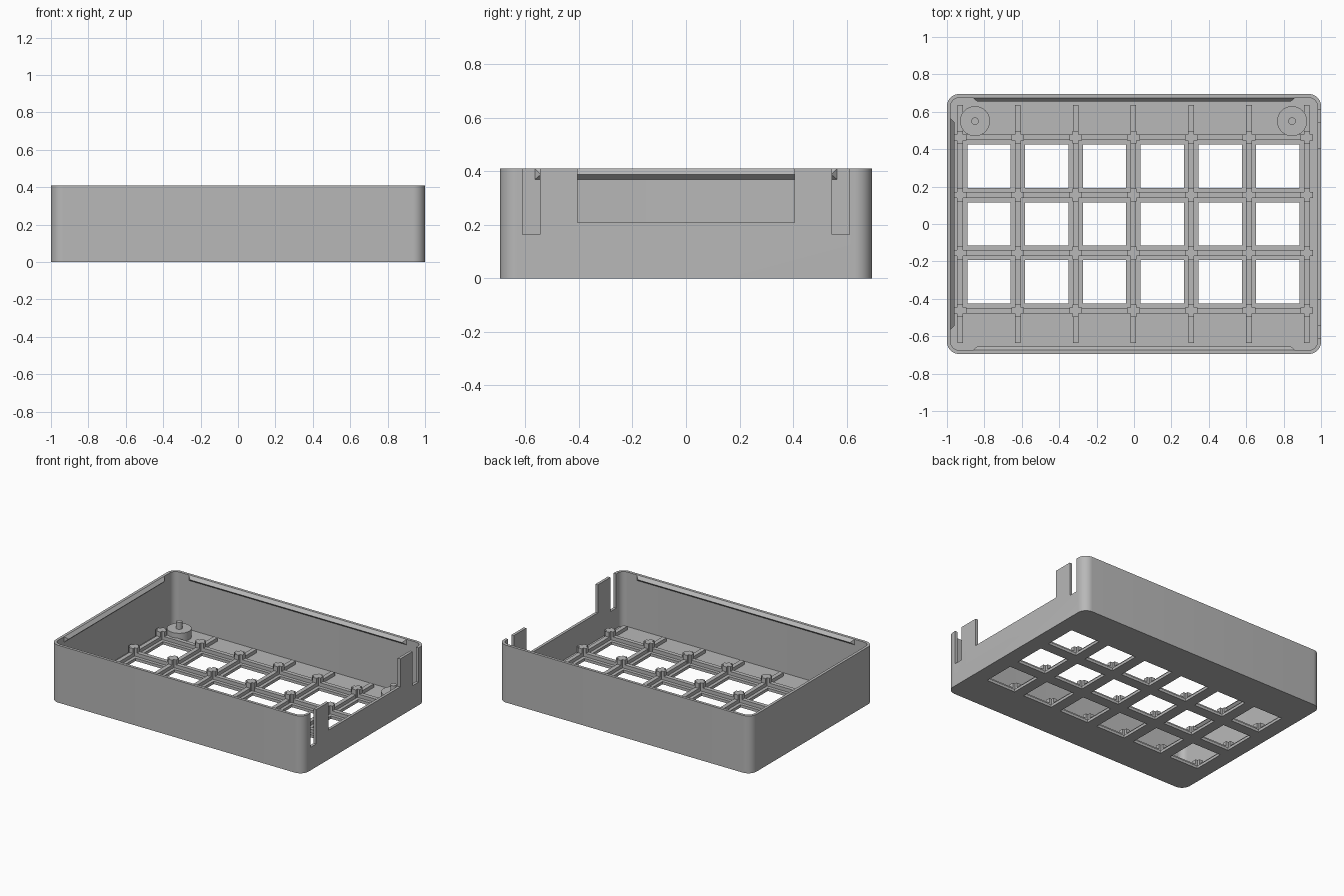
import bpy, bmesh, math
from mathutils import Matrix, Vector

cube = bpy.data.objects.get("Cube")
if cube:
    bpy.data.objects.remove(cube, do_unlink=True)

HX, HY, H = 1.0, 0.695, 0.41      # half length, half width, height
WALL, FLOOR, RADIUS = 0.02, 0.02, 0.065
PITCH, HOLE, RIB = 0.309, 0.232, 0.03

grey = bpy.data.materials.new("plain grey")
grey.use_nodes = True
grey.diffuse_color = (0.48, 0.48, 0.48, 1)
grey.node_tree.nodes["Principled BSDF"].inputs["Base Color"].default_value = grey.diffuse_color


def finish(name, bm):
    bmesh.ops.recalc_face_normals(bm, faces=bm.faces)
    mesh = bpy.data.meshes.new(name)
    bm.to_mesh(mesh)
    bm.free()
    mesh.materials.append(grey)
    obj = bpy.data.objects.new(name, mesh)
    bpy.context.collection.objects.link(obj)
    return obj


def box(bm, x0, x1, y0, y1, z0, z1):
    m = Matrix.Translation(((x0 + x1) / 2, (y0 + y1) / 2, (z0 + z1) / 2))
    bmesh.ops.create_cube(bm, size=1, matrix=m @ Matrix.Diagonal((x1 - x0, y1 - y0, z1 - z0, 1)))


def cylinder(bm, x, y, r, z0, z1):
    bmesh.ops.create_cone(bm, cap_ends=True, segments=40, radius1=r, radius2=r, depth=z1 - z0,
                          matrix=Matrix.Translation((x, y, (z0 + z1) / 2)))


def rounded_prism(bm, hx, hy, r, z0, z1, steps=10):
    pts = []
    for corner, (sx, sy) in enumerate(((1, 1), (-1, 1), (-1, -1), (1, -1))):
        for i in range(steps + 1):
            a = math.pi / 2 * (corner + i / steps)
            pts.append((sx * (hx - r) + r * math.cos(a), sy * (hy - r) + r * math.sin(a), z0))
    face = bm.faces.new([bm.verts.new(p) for p in pts])
    ext = bmesh.ops.extrude_face_region(bm, geom=[face])
    bmesh.ops.translate(bm, vec=(0, 0, z1 - z0),
                        verts=[v for v in ext["geom"] if isinstance(v, bmesh.types.BMVert)])


def smooth(obj):
    bpy.ops.object.select_all(action="DESELECT")
    obj.select_set(True)
    bpy.context.view_layer.objects.active = obj
    bpy.ops.object.shade_smooth_by_angle(angle=math.radians(30))


# Tray: rounded block, hollowed, then pierced
bm = bmesh.new()
rounded_prism(bm, HX, HY, RADIUS, 0, H)
tray = finish("tray", bm)

cutters = []
bm = bmesh.new()
rounded_prism(bm, HX - WALL, HY - WALL, RADIUS - WALL, FLOOR, H + 0.1)
cutters.append(finish("cavity_cutter", bm))

# Window grid in the floor, six by three
bm = bmesh.new()
for i in range(6):
    for j in range(3):
        x, y, h = (i - 2.5) * PITCH - 0.003, (j - 1) * PITCH, HOLE / 2
        box(bm, x - h, x + h, y - h, y + h, -0.1, 0.1)
cutters.append(finish("window_cutter", bm))

# Wide notch and two slots in the +x wall, leaving a tab on each side
bm = bmesh.new()
box(bm, 0.95, 1.1, -0.405, 0.405, 0.21, H + 0.1)
for s in (-0.578, 0.578):
    box(bm, 0.95, 1.1, s - 0.033, s + 0.033, 0.165, H + 0.1)
cutters.append(finish("notch_cutter", bm))

bpy.context.view_layer.objects.active = tray
for c in cutters:
    c.hide_render = True
    mod = tray.modifiers.new(c.name, "BOOLEAN")
    mod.operation, mod.solver, mod.object = "DIFFERENCE", "EXACT", c
    bpy.ops.object.modifier_apply(modifier=mod.name)
    bpy.data.objects.remove(c, do_unlink=True)
smooth(tray)

# Raised ribs between the windows
xs = [(i - 3) * PITCH - 0.003 for i in range(7)]
ys = [(j - 1.5) * PITCH for j in range(4)]
bm = bmesh.new()
for x in xs:
    box(bm, x - RIB / 2, x + RIB / 2, -0.635, 0.635, FLOOR / 2, 0.045)
for y in ys:
    box(bm, -0.96, 0.945, y - RIB / 2, y + RIB / 2, FLOOR / 2, 0.045)
finish("floor_ribs", bm)

# Cross-shaped posts where the ribs meet
bm = bmesh.new()
for x in xs:
    for y in ys:
        for a, b in ((0.034, 0.016), (0.016, 0.034)):
            box(bm, x - a, x + a, y - b, y + b, FLOOR / 2, 0.08)
finish("cross_posts", bm)

# Round pedestals with pins in the back corners
for side, x in (("right", -0.85), ("left", 0.845)):
    bm = bmesh.new()
    cylinder(bm, x, 0.55, 0.08, FLOOR / 2, 0.08)
    cylinder(bm, x, 0.55, 0.02, 0.07, 0.13)
    smooth(finish(side + "_pedestal", bm))


# Snap ridges: wedges with tapered ends along the inner rim
def ridge(name, half, dist, angle):
    bm = bmesh.new()
    for s in (-1, 1):
        for x, y, z in ((half, 0.005, 0.37), (half, 0.005, H),
                        (half, 0, 0.37), (half, 0, H), (half - 0.022, -0.02, 0.388)):
            bm.verts.new(Matrix.Rotation(angle, 3, "Z") @ Vector((s * x, dist + y, z)))
    bmesh.ops.convex_hull(bm, input=bm.verts)
    bmesh.ops.dissolve_limit(bm, angle_limit=0.01, verts=bm.verts, edges=bm.edges)
    finish(name, bm)


ridge("back_snap_ridge", 0.861, HY - WALL, 0)
ridge("front_snap_ridge", 0.861, HY - WALL, math.pi)
ridge("side_snap_ridge", 0.565, HX - WALL, math.pi / 2)
